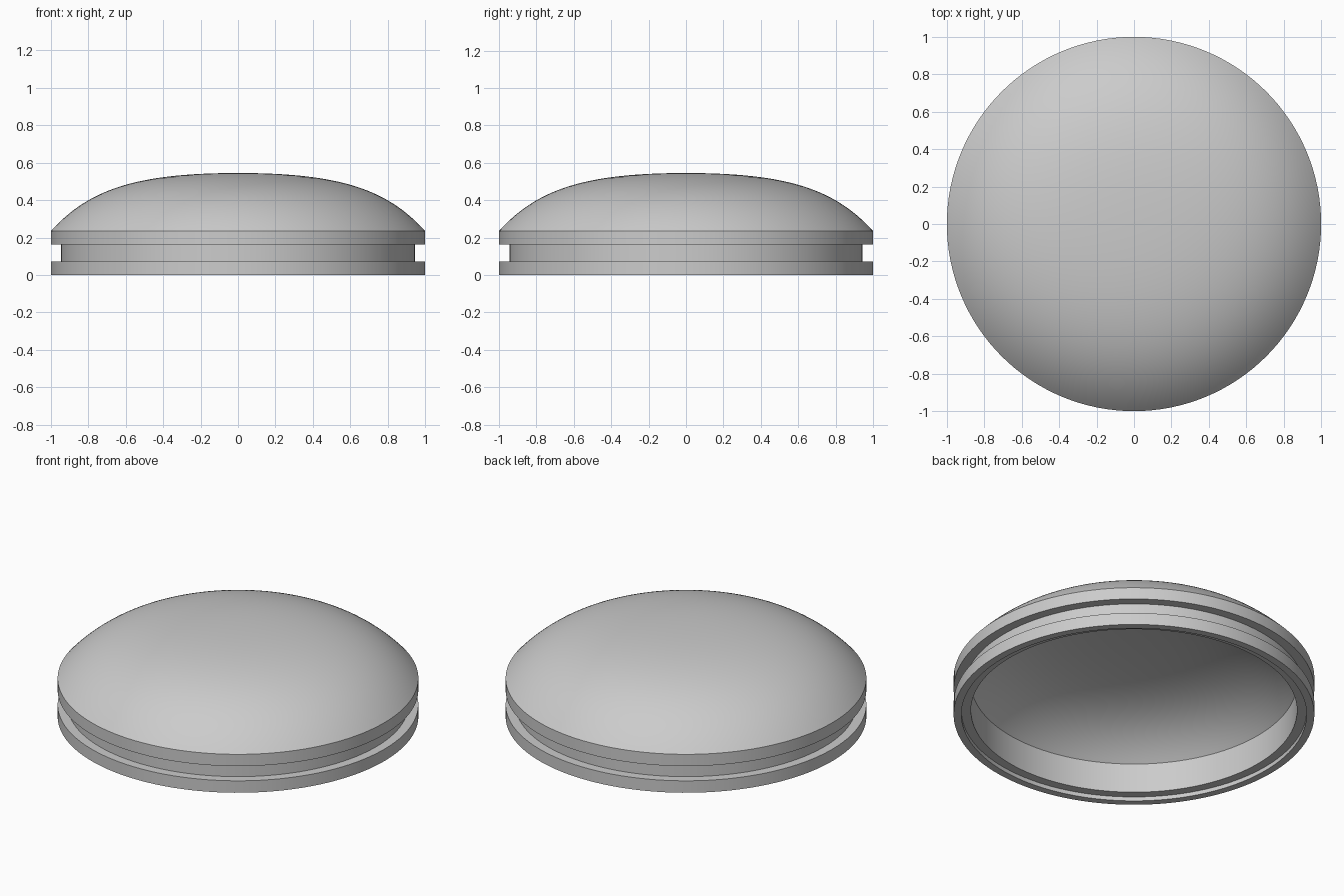
import bpy, bmesh, math

SEGMENTS = 128
STEPS = 32

cube = bpy.data.objects.get("Cube")
if cube:
    bpy.data.objects.remove(cube, do_unlink=True)

grey = bpy.data.materials.new("plain grey")
grey.use_nodes = True
colour = (0.6, 0.6, 0.6, 1)
grey.diffuse_color = colour
grey.node_tree.nodes["Principled BSDF"].inputs["Base Color"].default_value = colour


def dome(rim, base, top):
    """Bezier arc from a steep shoulder at the rim to a flat crown on the axis."""
    shoulder = (rim * 0.8, base + (top - base) * 0.71)
    controls = [(rim, base), shoulder, (rim * 0.55, top), (0, top)]
    points = []
    for i in range(STEPS + 1):
        t = i / STEPS
        weights = [math.comb(3, k) * t**k * (1 - t)**(3 - k) for k in range(4)]
        points.append(tuple(sum(w * c[axis] for w, c in zip(weights, controls))
                            for axis in range(2)))
    return points


def lathe(name, profile):
    """Spin a profile of (radius, z) points around the z axis."""
    bm = bmesh.new()
    verts = [bm.verts.new((r, 0, z)) for r, z in profile]
    edges = [bm.edges.new(pair) for pair in zip(verts, verts[1:])]
    bmesh.ops.spin(bm, geom=verts + edges, cent=(0, 0, 0), axis=(0, 0, 1),
                   angle=math.tau, steps=SEGMENTS, use_merge=True)
    bmesh.ops.remove_doubles(bm, verts=bm.verts, dist=0.0001)
    bmesh.ops.recalc_face_normals(bm, faces=bm.faces)
    mesh = bpy.data.meshes.new(name)
    bm.to_mesh(mesh)
    bm.free()
    obj = bpy.data.objects.new(name, mesh)
    bpy.context.collection.objects.link(obj)
    mesh.materials.append(grey)
    bpy.ops.object.select_all(action="DESELECT")
    obj.select_set(True)
    bpy.context.view_layer.objects.active = obj
    bpy.ops.object.shade_smooth_by_angle(angle=math.radians(25))


# Hollow domed cap: inner shell, stepped underside, grooved side, outer dome
inner = list(reversed(dome(0.904, 0.205, 0.47)))
underside = [(0.904, 0.025), (0.957, 0.025), (0.957, 0), (1, 0)]
groove = [(1, 0.073), (0.945, 0.073), (0.945, 0.163), (1, 0.163)]
outer = dome(1, 0.235, 0.545)
lathe("domed_cap", inner + underside + groove + outer)
